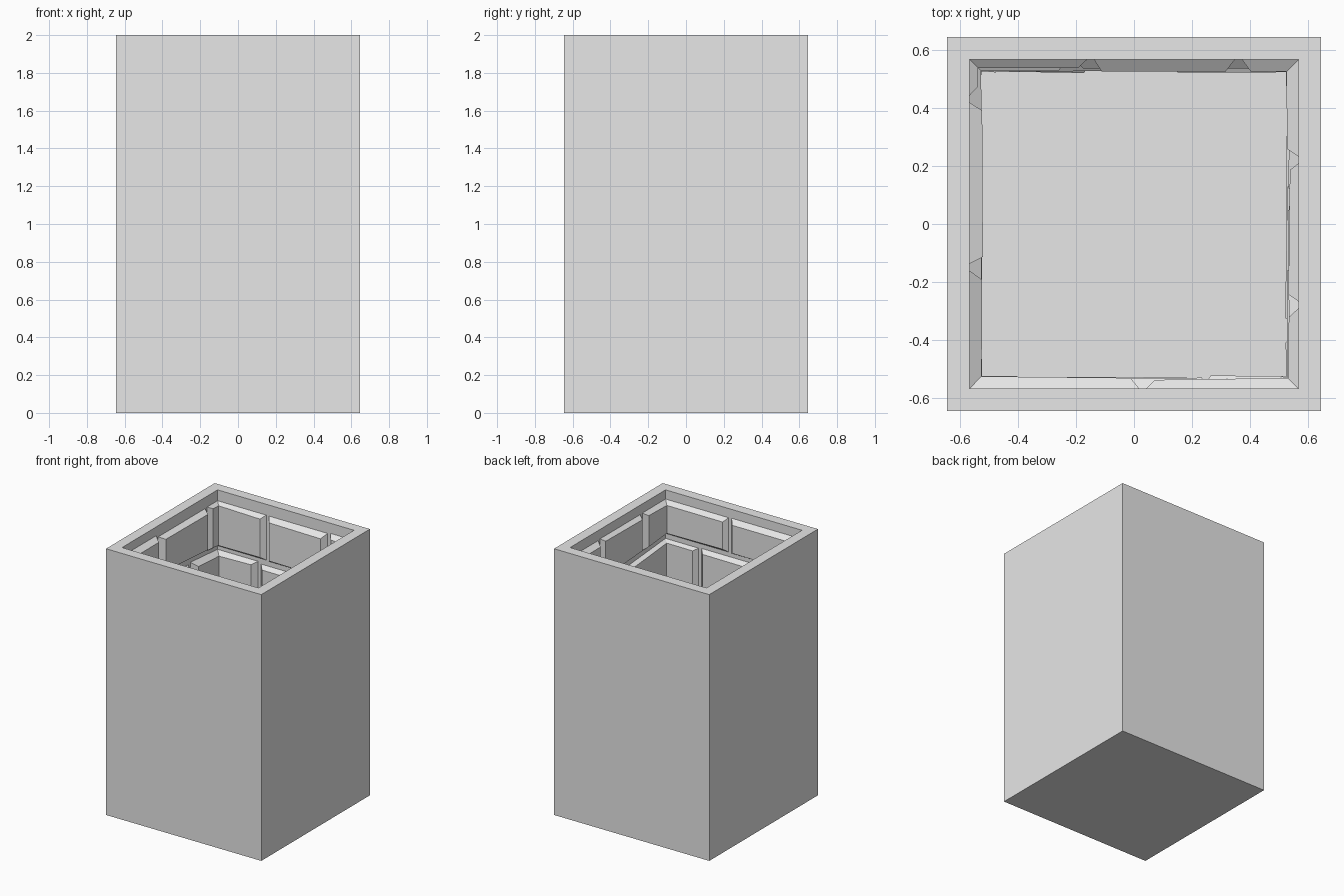
import bpy, bmesh, math, random

if "Cube" in bpy.data.objects:
    bpy.data.objects.remove(bpy.data.objects["Cube"])

random.seed(4)
OUT, INN, TOP, FLOOR = 0.645, 0.567, 2.0, 0.01
SIDE = 2 * INN

stone = bpy.data.materials.new("stone grey")
stone.diffuse_color = (0.8, 0.8, 0.8, 1)
stone.use_nodes = True
stone.node_tree.nodes["Principled BSDF"].inputs["Base Color"].default_value = stone.diffuse_color


def make_object(name, bm):
    bmesh.ops.recalc_face_normals(bm, faces=bm.faces)
    mesh = bpy.data.meshes.new(name)
    bm.to_mesh(mesh)
    bm.free()
    mesh.materials.append(stone)
    obj = bpy.data.objects.new(name, mesh)
    bpy.context.collection.objects.link(obj)
    return obj


# Outer shell: open square shaft with a flat rim and closed floor
bm = bmesh.new()
rings = []
for half, z in ((OUT, 0), (OUT, TOP), (INN, TOP), (INN, FLOOR)):
    rings.append([bm.verts.new((sx * half, sy * half, z))
                  for sx, sy in ((-1, -1), (1, -1), (1, 1), (-1, 1))])
for a, b in zip(rings, rings[1:]):
    for i in range(4):
        j = (i + 1) % 4
        bm.faces.new((a[i], a[j], b[j], b[i]))
bm.faces.new(rings[0])
bm.faces.new(rings[-1])
make_object("shaft_shell", bm)


def wall_point(s, depth):
    """Point on the inner wall at distance s around it, pushed in by depth."""
    s %= 4 * SIDE
    k, t = int(s // SIDE), s % SIDE - INN
    x, y = ((t, INN), (INN, -t), (-t, -INN), (-INN, t))[k]
    lim = INN - depth
    return max(-lim, min(lim, x)), max(-lim, min(lim, y))


def add_brick(bm, s0, s1, low, high):
    """Chamfered brick that follows the wall, wrapping around any corner."""
    depth = random.uniform(0.03, 0.043)
    bevel = random.uniform(0.02, 0.03)
    corners = [k * SIDE for k in range(1, 9)
               if s0 + bevel + 0.02 < k * SIDE < s1 - bevel - 0.02]
    lean = [random.uniform(-0.008, 0.008) for _ in range(4)]
    cols = []
    for i, s in enumerate([s0] + corners + [s1]):
        end = 1 if i == 0 else (-1 if i == len(corners) + 1 else 0)
        f = (s - s0) / (s1 - s0)
        bulge = depth + random.uniform(-0.004, 0.004)
        px, py = wall_point(s + end * 1e-4, 0)
        zl, zh = low(py), high(py)
        fx, fy = wall_point(s + end * (bevel + abs(lean[i % 4])), bulge)
        za = zl + bevel + lean[0] * (1 - f) + lean[1] * f
        zb = zh - bevel + lean[2] * (1 - f) + lean[3] * f
        cols.append([bm.verts.new(p) for p in
                     ((px, py, zl), (fx, fy, za), (fx, fy, zb), (px, py, zh))])
    for a, b in zip(cols, cols[1:]):
        for i in range(4):
            j = (i + 1) % 4
            bm.faces.new((a[i], b[i], b[j], a[j]))
    bm.faces.new(cols[0])
    bm.faces.new(cols[-1])


# Joint positions around the wall for each course, starting at the back left
top_joints = [0.417, 0.927, 1.48, 1.98, 2.805, 3.82, 4.40]
second_joints = [0.35, 1.0, 1.62, 2.555, 3.2, 3.65, 4.2]
courses = [top_joints, second_joints]
for r in range(3):
    step = 4 * SIDE / 8
    courses.append([step * (i + 0.3 + 0.4 * (r % 2)) + random.uniform(-0.08, 0.08)
                    for i in range(8)])

# Height and front-to-back slope of the course boundaries
levels = [(1.945, 0), (1.61, 0.045), (1.22, 0.02), (0.84, -0.01), (0.44, 0), (0.02, 0)]

# Brick lining, one object per course
for n, joints in enumerate(courses):
    bm = bmesh.new()
    for a, b in zip(joints, joints[1:] + [joints[0] + 4 * SIDE]):
        up, down = random.uniform(0, 0.02), random.uniform(0, 0.02)
        (zt, kt), (zb, kb) = levels[n], levels[n + 1]
        add_brick(bm, a + 0.012, b - 0.012,
                  lambda y: zb - kb * y / INN + 0.01 + down,
                  lambda y: zt - kt * y / INN - 0.01 - up)
    make_object(f"brick_course_{n + 1}", bm)
